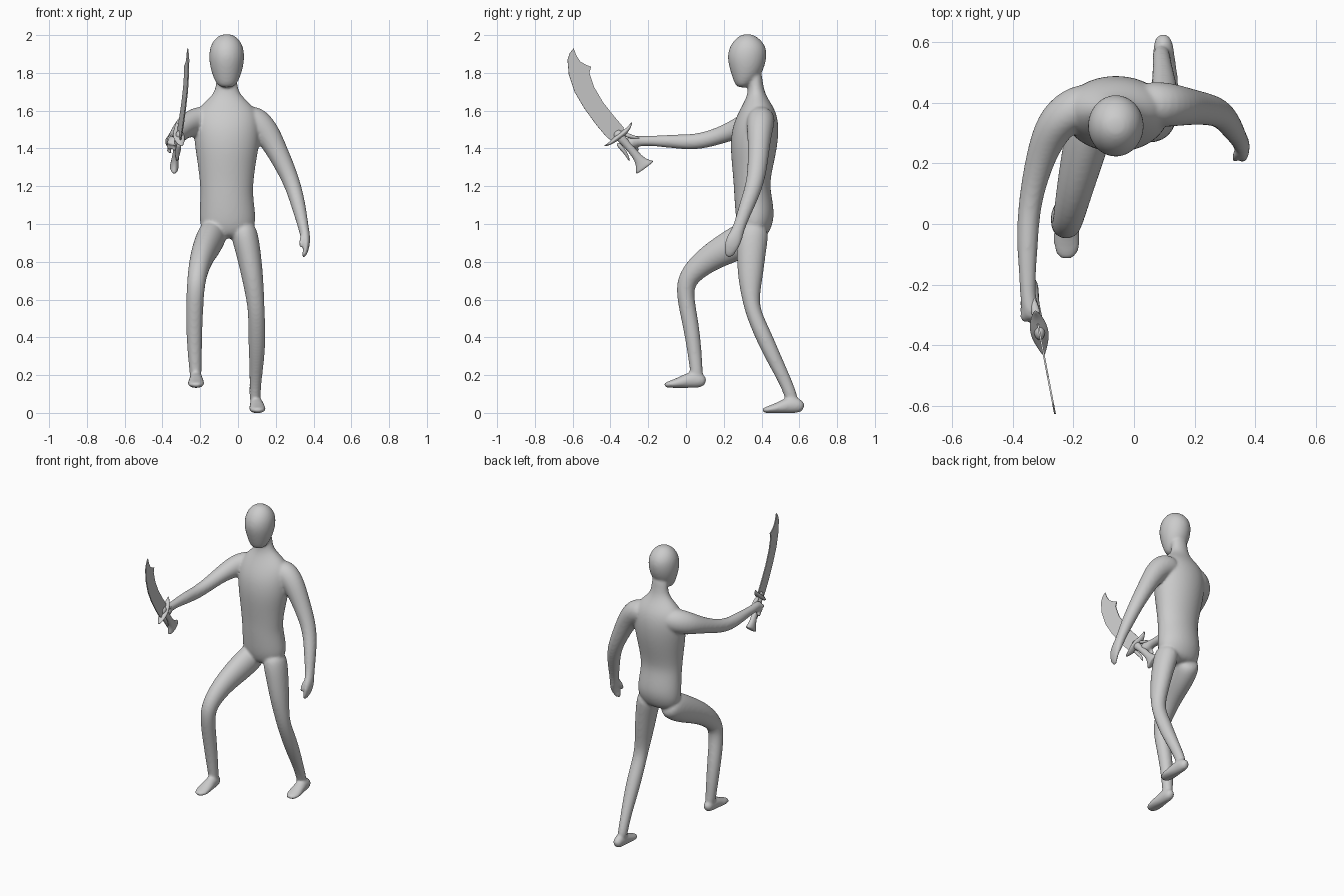
import bpy, bmesh, math
from mathutils import Vector

X = Vector((1, 0, 0))


def loft(bm, pts, n=16, axis=None):
    """Closed tube through (x, y, z, a, b): a = sideways radius, b = other radius."""
    c = [Vector(p[:3]) for p in pts]
    rings = []
    for i, p in enumerate(pts):
        t = axis or (c[min(i + 1, len(c) - 1)] - c[max(i - 1, 0)]).normalized()
        side = (X - t * X.dot(t)).normalized()
        up = t.cross(side)
        rings.append([bm.verts.new(c[i] + side * p[3] * math.cos(k * math.tau / n)
                                   + up * p[4] * math.sin(k * math.tau / n)) for k in range(n)])
    for r, s in zip(rings, rings[1:]):
        for k in range(n):
            bm.faces.new((r[k], r[(k + 1) % n], s[(k + 1) % n], s[k]))
    bm.faces.new(rings[0][::-1])
    bm.faces.new(rings[-1])


def finish(bm, name, subdiv=0):
    bmesh.ops.recalc_face_normals(bm, faces=bm.faces)
    me = bpy.data.meshes.new(name)
    bm.to_mesh(me)
    bm.free()
    ob = bpy.data.objects.new(name, me)
    bpy.context.collection.objects.link(ob)
    if subdiv:
        me.shade_smooth()
        ob.modifiers.new("subdivision", 'SUBSURF').levels = subdiv
        ob.modifiers[-1].render_levels = subdiv
    return ob


def column(bm, rows):
    """Upright loft from (z, centre x, half width, front y, back y)."""
    loft(bm, [(cx, (y0 + y1) / 2, z, rx, (y1 - y0) / 2) for z, cx, rx, y0, y1 in rows],
         axis=Vector((0, 0, 1)))


body = bmesh.new()
# torso and neck
column(body, [(.92, -.06, .11, .30, .42), (.98, -.055, .148, .27, .455), (1.05, -.055, .152, .26, .472),
              (1.15, -.06, .142, .253, .455), (1.22, -.06, .144, .25, .445), (1.32, -.06, .157, .24, .467),
              (1.42, -.058, .175, .232, .488), (1.52, -.06, .182, .243, .495), (1.60, -.06, .168, .28, .478),
              (1.66, -.06, .10, .315, .437), (1.70, -.06, .064, .326, .417), (1.75, -.06, .057, .33, .407),
              (1.82, -.06, .052, .33, .40)])
# head
column(body, [(1.722, -.06, .03, .275, .325), (1.74, -.06, .054, .258, .35), (1.78, -.06, .074, .243, .392),
              (1.83, -.06, .089, .227, .417), (1.88, -.06, .096, .217, .429), (1.93, -.06, .092, .225, .428),
              (1.97, -.06, .073, .25, .403), (1.995, -.06, .045, .28, .37), (2.005, -.06, .02, .305, .345)])
# sword arm
loft(body, [(-.10, .40, 1.56, .07, .07), (-.19, .39, 1.55, .075, .08), (-.255, .34, 1.53, .068, .075),
            (-.295, .26, 1.50, .055, .052), (-.325, .16, 1.46, .044, .045), (-.347, .05, 1.432, .038, .043),
            (-.352, -.06, 1.437, .036, .038), (-.352, -.16, 1.44, .029, .029), (-.35, -.24, 1.44, .026, .026),
            (-.345, -.27, 1.435, .03, .033), (-.337, -.295, 1.43, .032, .035), (-.33, -.318, 1.425, .02, .024)])
# fingers wrapped round the grip
for y, z in ((-.315, 1.425), (-.295, 1.402), (-.275, 1.38)):
    loft(body, [(-.365, y + .03, z + .02, .014, .014), (-.368, y - .005, z, .014, .014),
                (-.335, y - .022, z - .012, .013, .013), (-.305, y, z, .012, .012)], 8)
# free arm
loft(body, [(0, .40, 1.57, .06, .07), (.09, .395, 1.55, .085, .078), (.15, .39, 1.49, .072, .068),
            (.20, .385, 1.40, .059, .058), (.25, .378, 1.3, .051, .053), (.293, .362, 1.2, .044, .047),
            (.325, .315, 1.08, .038, .04), (.347, .28, .98, .028, .031), (.357, .26, .93, .027, .042),
            (.365, .245, .895, .017, .042), (.358, .232, .855, .014, .034), (.344, .222, .822, .010, .018)])
# thumb
loft(body, [(.348, .25, .95, .016, .018), (.336, .225, .915, .014, .016), (.33, .208, .87, .010, .011)], 8)
# rear leg
loft(body, [(.02, .36, 1.0, .07, .08), (.04, .35, .92, .072, .085), (.057, .345, .84, .066, .078),
            (.077, .34, .72, .058, .068), (.092, .342, .60, .048, .046), (.098, .36, .52, .045, .042),
            (.10, .405, .42, .047, .045), (.10, .45, .32, .044, .043), (.095, .51, .2, .034, .036),
            (.09, .55, .11, .03, .034), (.09, .565, .05, .03, .034)])
# raised front leg
loft(body, [(-.12, .39, .97, .075, .08), (-.145, .32, .925, .078, .095), (-.168, .23, .877, .073, .088),
            (-.192, .13, .825, .063, .074), (-.212, .04, .752, .054, .062), (-.222, -.004, .685, .049, .052),
            (-.228, -.002, .60, .047, .046), (-.232, .025, .47, .045, .044), (-.23, .045, .33, .039, .039),
            (-.225, .055, .22, .033, .034), (-.223, .06, .18, .03, .034)])
# feet
for cx, heel, base, slant in ((.095, .625, -.004, .01), (-.222, .105, .13, 0)):
    loft(body, [(cx + slant * d * 5, heel - d, base + h, a, b) for d, h, a, b in
                ((0, .03, .018, .02), (.025, .042, .033, .04), (.07, .047, .036, .046), (.115, .036, .041, .036),
                 (.155, .027, .046, .026), (.195, .02, .042, .018), (.222, .017, .022, .012))])
ob = finish(body, "body", 2)
m = ob.modifiers.new("blend", 'REMESH')
m.mode, m.voxel_size, m.use_smooth_shade = 'VOXEL', .008, True
m = ob.modifiers.new("soften", 'SMOOTH')
m.factor, m.iterations = .5, 8


def sx(y):
    """The sword lies in a slightly turned upright plane: x from y."""
    return -.302 - .19 * (y + .41)


def sword_tube(name, rows):
    bm = bmesh.new()
    loft(bm, [(sx(y), y, z, a, b) for y, z, a, b in rows], 12)
    return finish(bm, name, 1)


# curved blade with a notched tip
bm = bmesh.new()
outline = [(-.595, 1.93), (-.58, 1.89), (-.56, 1.86), (-.53, 1.843), (-.503, 1.832), (-.512, 1.80),
           (-.487, 1.725), (-.44, 1.645), (-.385, 1.575), (-.33, 1.51), (-.34, 1.46), (-.385, 1.435),
           (-.42, 1.46), (-.475, 1.525), (-.54, 1.615), (-.59, 1.70), (-.62, 1.79), (-.627, 1.87), (-.615, 1.905)]
bm.faces.new([bm.verts.new((sx(y), y, z)) for y, z in outline])
m = finish(bm, "blade").modifiers.new("thickness", 'SOLIDIFY')
m.thickness, m.offset = .006, 0

# grip with flared pommel
sword_tube("grip", [(-.375, 1.492, .012, .02), (-.355, 1.468, .022, .03), (-.335, 1.445, .02, .022),
                    (-.29, 1.395, .018, .021), (-.25, 1.345, .019, .023), (-.23, 1.315, .023, .042),
                    (-.219, 1.30, .025, .063), (-.216, 1.296, .018, .05)])
# guard with pointed ends
sword_tube("guard", [(-.435, 1.412, .003, .003), (-.405, 1.424, .018, .008), (-.375, 1.448, .03, .014),
                     (-.348, 1.468, .032, .016), (-.322, 1.488, .026, .014), (-.30, 1.51, .015, .009),
                     (-.286, 1.54, .003, .003)])
# small spikes swept back towards the hand
sword_tube("lower_spike", [(-.365, 1.43, .012, .012), (-.335, 1.395, .016, .012),
                           (-.312, 1.365, .012, .009), (-.298, 1.33, .003, .003)])
sword_tube("upper_spike", [(-.325, 1.475, .012, .012), (-.29, 1.462, .016, .012),
                           (-.262, 1.457, .012, .008), (-.235, 1.45, .003, .003)])
